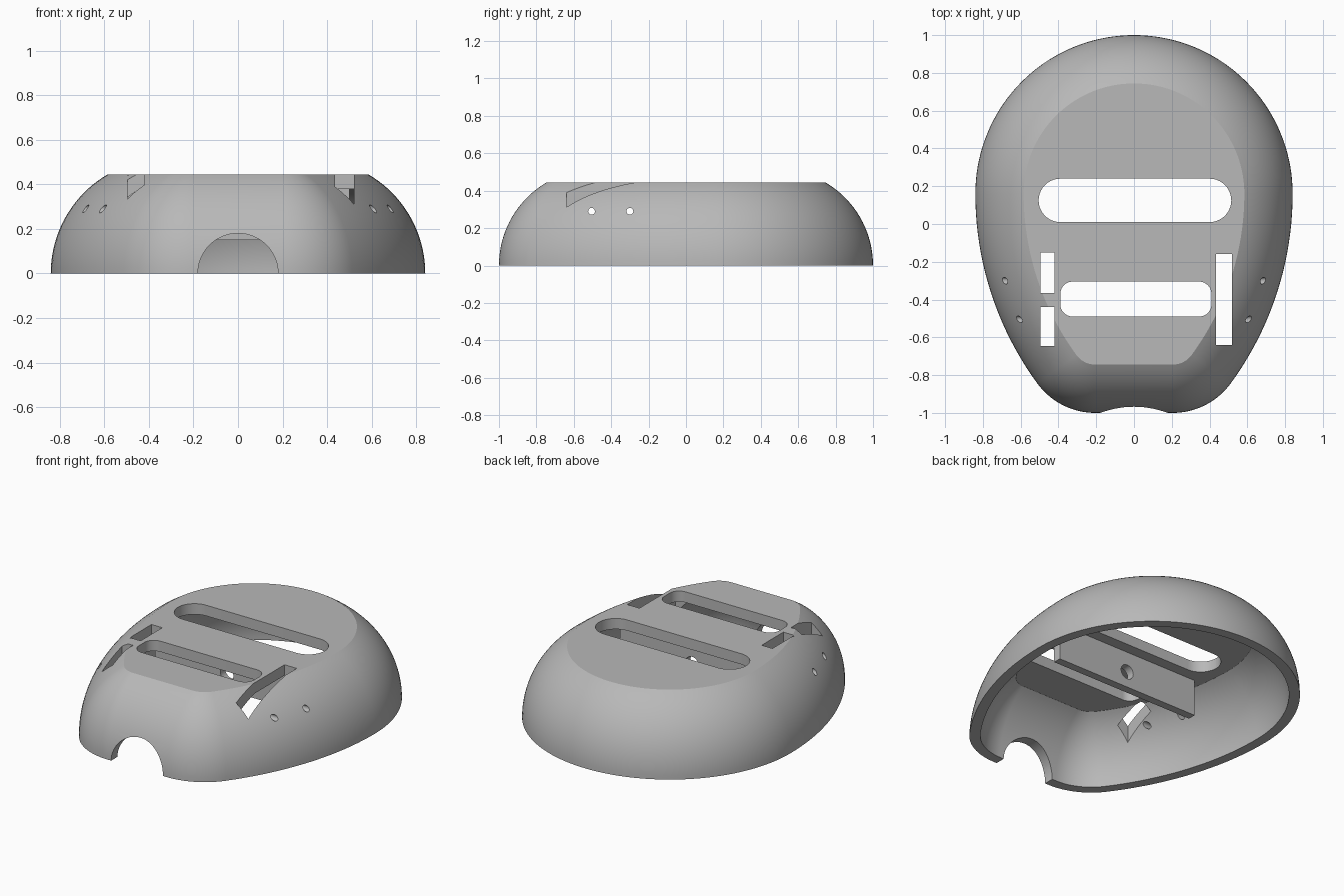
import bpy, bmesh, math
from mathutils import Vector, Matrix

if "Cube" in bpy.data.objects:
    bpy.data.objects.remove(bpy.data.objects["Cube"])

grey = bpy.data.materials.new("plain_grey")
grey.diffuse_color = (0.48, 0.48, 0.48, 1)
grey.use_nodes = True
grey.node_tree.nodes["Principled BSDF"].inputs["Base Color"].default_value = grey.diffuse_color

TOP, CEILING, WALL, R = 0.445, 0.378, 0.062, 0.515


def make_object(name, bm, material=grey):
    bmesh.ops.recalc_face_normals(bm, faces=bm.faces)
    me = bpy.data.meshes.new(name)
    bm.to_mesh(me)
    bm.free()
    if material:
        me.materials.append(material)
    ob = bpy.data.objects.new(name, me)
    bpy.context.collection.objects.link(ob)
    return ob


def arc(cx, cy, r, a0, a1, n):
    return [(cx + r * math.cos(a0 + (a1 - a0) * i / n),
             cy + r * math.sin(a0 + (a1 - a0) * i / n)) for i in range(n + 1)]


def outline(d):
    """Egg outline of tangent arcs, moved inward by d."""
    big, small, back = 1.70, 0.38, 0.84
    cy, sy = 0.16, -0.62
    bx = back - big
    sx = bx + math.sqrt((big - small) ** 2 - (cy - sy) ** 2)
    a = math.atan2(sy - cy, sx - bx)
    half = arc(sx, sy, small - d, -math.pi / 2, a, 20)
    half += arc(bx, cy, big - d, a, 0, 20)[1:]
    half += arc(0, cy, back - d, 0, math.pi / 2, 36)[1:]
    return half + [(-x, y) for x, y in reversed(half[:-1])]


def dome(radius, base, height, n=20):
    """(inset, z) pairs of a circular side profile."""
    end = math.asin(height / radius)
    return [(base + radius * (1 - math.cos(end * i / n)), radius * math.sin(end * i / n))
            for i in range(n + 1)]


def prism(name, pts, lo, hi, matrix=None, material=None):
    bm = bmesh.new()
    rings = [[bm.verts.new((x, y, z)) for x, y in pts] for z in (lo, hi)]
    n = len(pts)
    bm.faces.new(rings[0])
    bm.faces.new(rings[1])
    for i in range(n):
        j = (i + 1) % n
        bm.faces.new((rings[0][i], rings[0][j], rings[1][j], rings[1][i]))
    if matrix:
        bm.transform(matrix)
    return make_object(name, bm, material)


def rounded_rect(x0, x1, y0, y1, r=0.0):
    if r == 0:
        return [(x0, y0), (x1, y0), (x1, y1), (x0, y1)]
    pts, q = [], math.pi / 2
    for k, (cx, cy) in enumerate([(x1 - r, y1 - r), (x0 + r, y1 - r),
                                  (x0 + r, y0 + r), (x1 - r, y0 + r)]):
        pts += arc(cx, cy, r, k * q, (k + 1) * q, 10)
    return pts


def circle(r, n):
    return arc(0, 0, r, 0, 2 * math.pi, n)[:-1]


def cut(target, cutter):
    cutter.hide_render = True
    mod = target.modifiers.new(cutter.name, 'BOOLEAN')
    mod.operation, mod.solver, mod.object = 'DIFFERENCE', 'EXACT', cutter
    bpy.context.view_layer.objects.active = target
    bpy.ops.object.modifier_apply(modifier=mod.name)
    bpy.data.objects.remove(cutter, do_unlink=True)


# Hollow shell: lofted from the inner ceiling, down, around the rim and up outside
profile = dome(R - WALL, WALL, CEILING)[::-1] + dome(R, 0, TOP)
bm = bmesh.new()
rings = [[bm.verts.new((x, y, z)) for x, y in outline(d)] for d, z in profile]
n = len(rings[0])
for lower, upper in zip(rings, rings[1:]):
    for i in range(n):
        j = (i + 1) % n
        bm.faces.new((lower[i], lower[j], upper[j], upper[i]))
bm.faces.new(rings[0])
bm.faces.new(rings[-1])
shell = make_object("shell", bm)

# Openings through the top
for k, (x0, x1, y0, y1, r) in enumerate([
        (-0.505, 0.515, 0.01, 0.24, 0.1149),
        (-0.39, 0.41, -0.49, -0.305, 0.065),
        (-0.495, -0.42, -0.365, -0.15, 0),
        (-0.495, -0.42, -0.645, -0.44, 0),
        (0.435, 0.52, -0.64, -0.16, 0)]):
    cut(shell, prism(f"top_slot_{k}", rounded_rect(x0, x1, y0, y1, r), 0.1, 0.6))

# Small holes through both sides
along_x = Matrix.Rotation(math.pi / 2, 4, 'Y')
for y in (-0.505, -0.3):
    cut(shell, prism("side_hole", circle(0.018, 20), -1, 1,
                     Matrix.Translation((0, y, 0.29)) @ along_x))

# Arched notch in the front rim
along_y = Matrix.Rotation(math.pi / 2, 4, 'X')
cut(shell, prism("front_arch", circle(0.18, 64), 0.6, 1.2, along_y))

# Hanging plate under the ceiling with a round hole
plate = prism("inner_plate", rounded_rect(-0.5, 0.5, -0.11, -0.06), 0.15, 0.40, None, grey)
cut(plate, prism("plate_hole", circle(0.045, 32), -0.2, 0.3,
                 Matrix.Translation((0, 0, 0.25)) @ along_y))

for ob in (shell, plate):
    bpy.ops.object.select_all(action='DESELECT')
    ob.select_set(True)
    bpy.context.view_layer.objects.active = ob
    bpy.ops.object.shade_smooth_by_angle(angle=math.radians(25))
